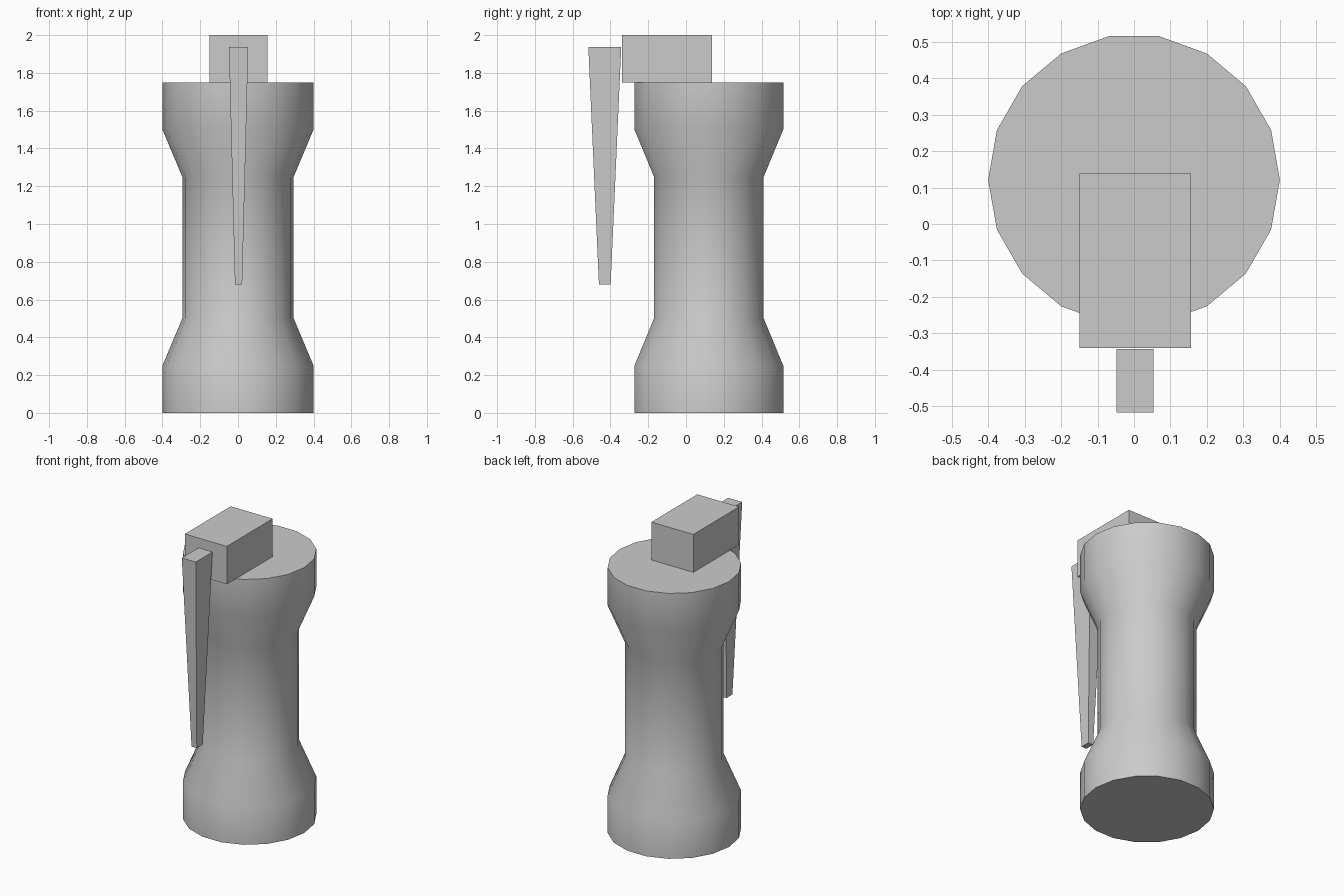
import bpy, bmesh
from math import cos, sin, tau

if "Cube" in bpy.data.objects:
    bpy.data.objects.remove(bpy.data.objects["Cube"])


def loft(name, rings):
    """Capped solid through a stack of equal-length point rings."""
    bm = bmesh.new()
    loops = [[bm.verts.new(p) for p in ring] for ring in rings]
    for low, high in zip(loops, loops[1:]):
        for i in range(len(low)):
            j = (i + 1) % len(low)
            bm.faces.new((low[i], low[j], high[j], high[i]))
    bm.faces.new(loops[0][::-1])
    bm.faces.new(loops[-1])
    mesh = bpy.data.meshes.new(name)
    bm.to_mesh(mesh)
    bm.free()
    obj = bpy.data.objects.new(name, mesh)
    bpy.context.collection.objects.link(obj)
    return obj


def circle(radius, z, cy=0.121, sides=18):
    return [(radius * cos(tau * i / sides), cy + radius * sin(tau * i / sides), z)
            for i in range(sides)]


def rect(cx, cy, hx, hy, z):
    return [(cx + sx * hx, cy + sy * hy, z)
            for sx, sy in ((-1, -1), (1, -1), (1, 1), (-1, 1))]


# Waisted body with 18 sides
profile = [(0.4, 0), (0.4, 0.25), (0.295, 0.5), (0.295, 1.25), (0.4, 1.5), (0.4, 1.75)]
body = loft("body", [circle(r, z) for r, z in profile])
bpy.context.view_layer.objects.active = body
body.select_set(True)
bpy.ops.object.shade_smooth_by_angle()

# Block on top that overhangs the front
loft("top_block", [rect(0.003, -0.101, 0.153, 0.239, z) for z in (1.75, 2.0)])

# Tapered lever hanging in front of the block
loft("lever", [rect(0.003, -0.43, 0.019, 0.031, 0.68),
               rect(0.003, -0.43, 0.051, 0.087, 1.937)])
